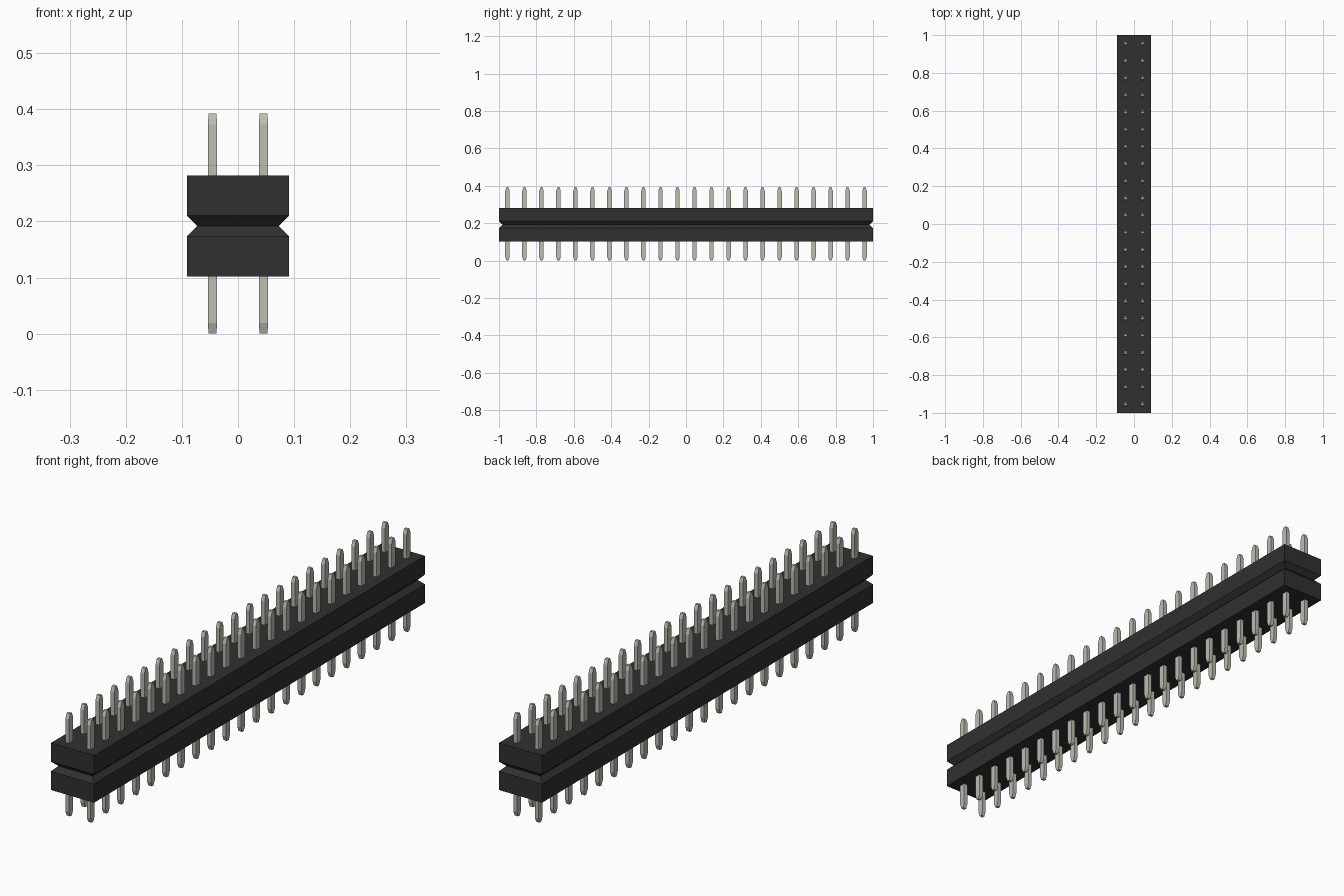
import bpy
import bmesh

cube = bpy.data.objects.get("Cube")
if cube:
    bpy.data.objects.remove(cube, do_unlink=True)


def make_material(name, color):
    mat = bpy.data.materials.new(name)
    mat.use_nodes = True
    mat.diffuse_color = color
    mat.node_tree.nodes["Principled BSDF"].inputs["Base Color"].default_value = color
    return mat


def loft_mesh(name, rings, mat):
    """Stack rectangular rings (z, half_x, half_y) into a closed solid."""
    bm = bmesh.new()
    loops = [[bm.verts.new((sx * hx, sy * hy, z))
              for sx, sy in ((-1, -1), (1, -1), (1, 1), (-1, 1))]
             for z, hx, hy in rings]
    for low, high in zip(loops, loops[1:]):
        for i in range(4):
            j = (i + 1) % 4
            bm.faces.new((low[i], low[j], high[j], high[i]))
    bm.faces.new(reversed(loops[0]))
    bm.faces.new(loops[-1])
    mesh = bpy.data.meshes.new(name)
    bm.to_mesh(mesh)
    bm.free()
    mesh.materials.append(mat)
    return mesh


def add_object(name, mesh, location=(0, 0, 0)):
    obj = bpy.data.objects.new(name, mesh)
    obj.location = location
    bpy.context.collection.objects.link(obj)
    return obj


black_plastic = make_material("black_plastic", (0.03, 0.03, 0.03, 1))
pin_metal = make_material("pin_metal", (0.51, 0.51, 0.45, 1))

# Housing with a V groove running around all four sides
HALF_WIDTH, HALF_LENGTH, GROOVE = 0.091, 1.0, 0.0185
BOTTOM, MIDDLE, TOP = 0.102, 0.192, 0.282
housing = loft_mesh("housing", [
    (BOTTOM, HALF_WIDTH, HALF_LENGTH),
    (MIDDLE - GROOVE, HALF_WIDTH, HALF_LENGTH),
    (MIDDLE, HALF_WIDTH - GROOVE, HALF_LENGTH - GROOVE),
    (MIDDLE + GROOVE, HALF_WIDTH, HALF_LENGTH),
    (TOP, HALF_WIDTH, HALF_LENGTH),
], black_plastic)
add_object("housing", housing)

# Flat pins passing through the housing, with wedge tips at both ends
HEIGHT, TIP, PIN_X, PIN_Y = 0.392, 0.019, 0.008, 0.012
pin = loft_mesh("pin", [
    (0, PIN_X * 0.9, PIN_Y * 0.45),
    (TIP, PIN_X, PIN_Y),
    (HEIGHT - TIP, PIN_X, PIN_Y),
    (HEIGHT, PIN_X * 0.9, PIN_Y * 0.45),
], pin_metal)

# Two rows of pins at an even pitch
COUNT = 22
PITCH = 2 * HALF_LENGTH / COUNT
for side, x in (("right", -PITCH / 2), ("left", PITCH / 2)):
    for i in range(COUNT):
        y = (i - (COUNT - 1) / 2) * PITCH
        add_object(f"{side}_pin_{i + 1}", pin, (x, y, 0))
